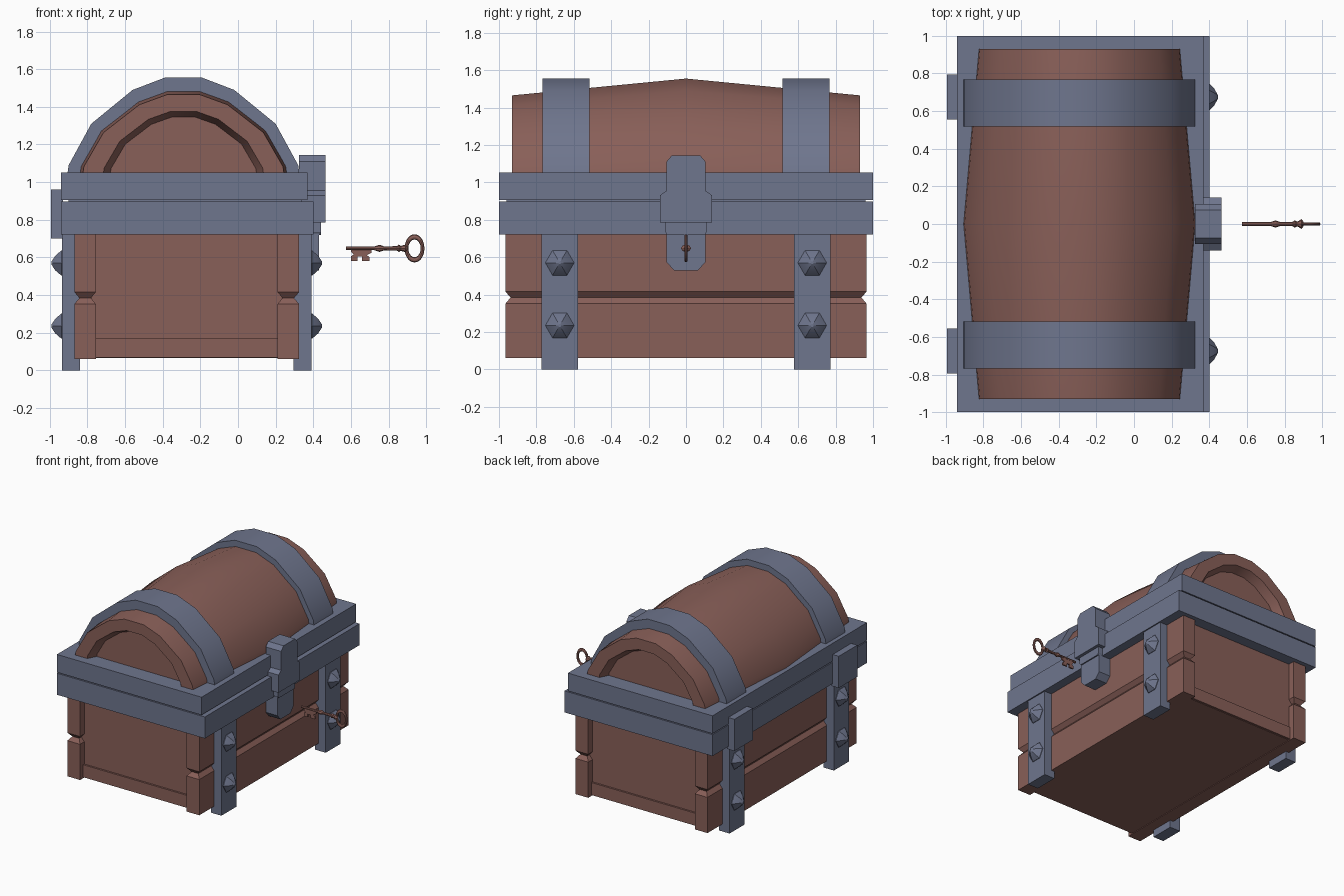
import bpy, bmesh, math

if "Cube" in bpy.data.objects:
    bpy.data.objects.remove(bpy.data.objects["Cube"])


def material(name, col):
    m = bpy.data.materials.new(name)
    m.diffuse_color = (*col, 1)
    m.use_nodes = True
    m.node_tree.nodes["Principled BSDF"].inputs["Base Color"].default_value = m.diffuse_color
    return m


WOOD = material("red_brown_wood", (0.25, 0.115, 0.098))
METAL = material("blue_grey_metal", (0.158, 0.18, 0.268))


def loft(name, rings, mat, smooth=None):
    """Closed skin through rings of equal point count, capped at both ends."""
    n = len(rings[0])
    verts = [p for r in rings for p in r]
    faces = [list(range(n)), list(range((len(rings) - 1) * n, len(rings) * n))]
    for k in range(len(rings) - 1):
        for i in range(n):
            j = (i + 1) % n
            faces.append([k * n + i, k * n + j, (k + 1) * n + j, (k + 1) * n + i])
    me = bpy.data.meshes.new(name)
    me.from_pydata(verts, [], faces)
    bm = bmesh.new()
    bm.from_mesh(me)
    bmesh.ops.recalc_face_normals(bm, faces=bm.faces)
    bm.to_mesh(me)
    bm.free()
    me.materials.append(mat)
    ob = bpy.data.objects.new(name, me)
    bpy.context.collection.objects.link(ob)
    if smooth:
        bpy.ops.object.select_all(action='DESELECT')
        ob.select_set(True)
        bpy.context.view_layer.objects.active = ob
        bpy.ops.object.shade_smooth_by_angle(angle=math.radians(smooth))
    return ob


def rect(x0, x1, y0, y1, z, d=0):
    return [(x0 + d, y0 + d, z), (x1 - d, y0 + d, z), (x1 - d, y1 - d, z), (x0 + d, y1 - d, z)]


def box(name, x0, x1, y0, y1, z0, z1, mat):
    return loft(name, [rect(x0, x1, y0, y1, z0), rect(x0, x1, y0, y1, z1)], mat)


def plate(name, half, x0, x1, mat):
    """Symmetric y-z outline extruded along x."""
    pts = half + [(-y, z) for y, z in reversed(half)]
    return loft(name, [[(x, y, z) for y, z in pts] for x in (x0, x1)], mat)


# Wooden body: inner box, end sills, grooved plank walls front and back
box("body_core", -0.80, 0.26, -0.91, 0.91, 0.065, 0.75, WOOD)
box("bottom_sill", -0.80, 0.26, -0.925, 0.925, 0.068, 0.17, WOOD)
for side, x0, x1 in (("back", -0.87, -0.755), ("front", 0.21, 0.325)):
    levels = ((0.06, 0), (0.352, 0), (0.384, 0.027), (0.416, 0), (0.74, 0))
    loft(side + "_planks", [rect(x0, x1, -0.965, 0.965, z, d) for z, d in levels], WOOD)

# Metal rims of body and lid
box("body_rim", -0.94, 0.40, -1, 1, 0.722, 0.898, METAL)
box("rim_gap_filler", -0.90, 0.34, -0.96, 0.96, 0.88, 0.92, METAL)
box("lid_rim", -0.94, 0.37, -1, 1, 0.906, 1.052, METAL)

# Lid: bulging barrel with recessed ends
CX, BASE = -0.29, 1.05
ARCH = [(0.62, -0.03), (0.61, 0.04), (0.49, 0.26), (0.27, 0.44), (0.10, 0.505)]


def arch(y, sx=1, sz=1):
    pts = ARCH + [(-x, z) for x, z in reversed(ARCH)]
    return [(CX + x * sx, y, BASE + z * sz) for x, z in pts]


END, HOLE, PANEL = (0.867, 0.822), (0.69, 0.645), (0.63, 0.585)
loft("lid_barrel", [arch(-0.86, *PANEL), arch(-0.93, *HOLE), arch(-0.93, *END), arch(0),
                    arch(0.93, *END), arch(0.93, *HOLE), arch(0.86, *PANEL)], WOOD, 30)

# Lid bands, strap legs, bolts and hinges on both ends
for s, tag in ((-1, "left"), (1, "right")):
    loft("lid_band_" + tag, [arch(s * 0.517), arch(s * 0.767)], METAL, 30)
    y = s * 0.675
    for side, x0, x1, face, d in (("front", 0.295, 0.39, 0.39, 1), ("back", -0.935, -0.84, -0.935, -1)):
        box(f"{side}_strap_{tag}", x0, x1, y - 0.097, y + 0.097, 0, 0.75, METAL)
        for k, z in enumerate((0.235, 0.57)):
            rings = []
            for dx, r in ((-0.01, 0.077), (0.004, 0.077), (0.036, 0.045), (0.057, 0.008)):
                rings.append([(face + d * dx, y + r * math.cos(a * math.pi / 3),
                               z + r * math.sin(a * math.pi / 3)) for a in range(6)])
            loft(f"{side}_bolt_{tag}_{k}", rings, METAL, 30)
    box("hinge_" + tag, -0.995, -0.93, y - 0.12, y + 0.12, 0.70, 0.96, METAL)

# Lock: hasp over the rims and plate below
plate("lock_hasp", [(0.075, 1.145), (0.105, 1.11), (0.105, 0.955), (0.14, 0.93), (0.14, 0.785)],
      0.325, 0.465, METAL)
plate("lock_collar", [(0.11, 0.80), (0.11, 0.735), (0.10, 0.72)], 0.31, 0.44, METAL)
plate("lock_plate", [(0.105, 0.75), (0.105, 0.575), (0.065, 0.53)], 0.30, 0.43, METAL)

# Key: turned shaft, oval bow and toothed bit
KZ = 0.648
turning = [(0.575, 0.010), (0.725, 0.010), (0.752, 0.019), (0.778, 0.010), (0.845, 0.012),
           (0.855, 0.020), (0.865, 0.013), (0.875, 0.016), (0.890, 0.027), (0.902, 0.010)]
loft("key_shaft", [[(x, r * math.cos(a * math.pi / 4), KZ + min(r, 0.02) * math.sin(a * math.pi / 4))
                    for a in range(8)] for x, r in turning], WOOD, 30)
bpy.ops.mesh.primitive_torus_add(major_radius=0.043, minor_radius=0.010, major_segments=20,
                                 minor_segments=8, location=(0.938, 0, KZ),
                                 rotation=(math.pi / 2, 0, 0))
bow = bpy.context.object
bow.name = "key_bow"
bow.scale = (1, 1.42, 0.9)
bow.data.materials.append(WOOD)
bpy.ops.object.shade_smooth_by_angle(angle=math.radians(40))
bit = [(0.60, KZ), (0.71, KZ), (0.71, 0.625), (0.685, 0.612), (0.70, 0.60), (0.70, 0.58), (0.66, 0.58),
       (0.66, 0.605), (0.635, 0.605), (0.635, 0.58), (0.60, 0.58), (0.60, 0.605), (0.615, 0.615), (0.60, 0.63)]
loft("key_bit", [[(x, y, z) for x, z in bit] for y in (-0.006, 0.006)], WOOD)
